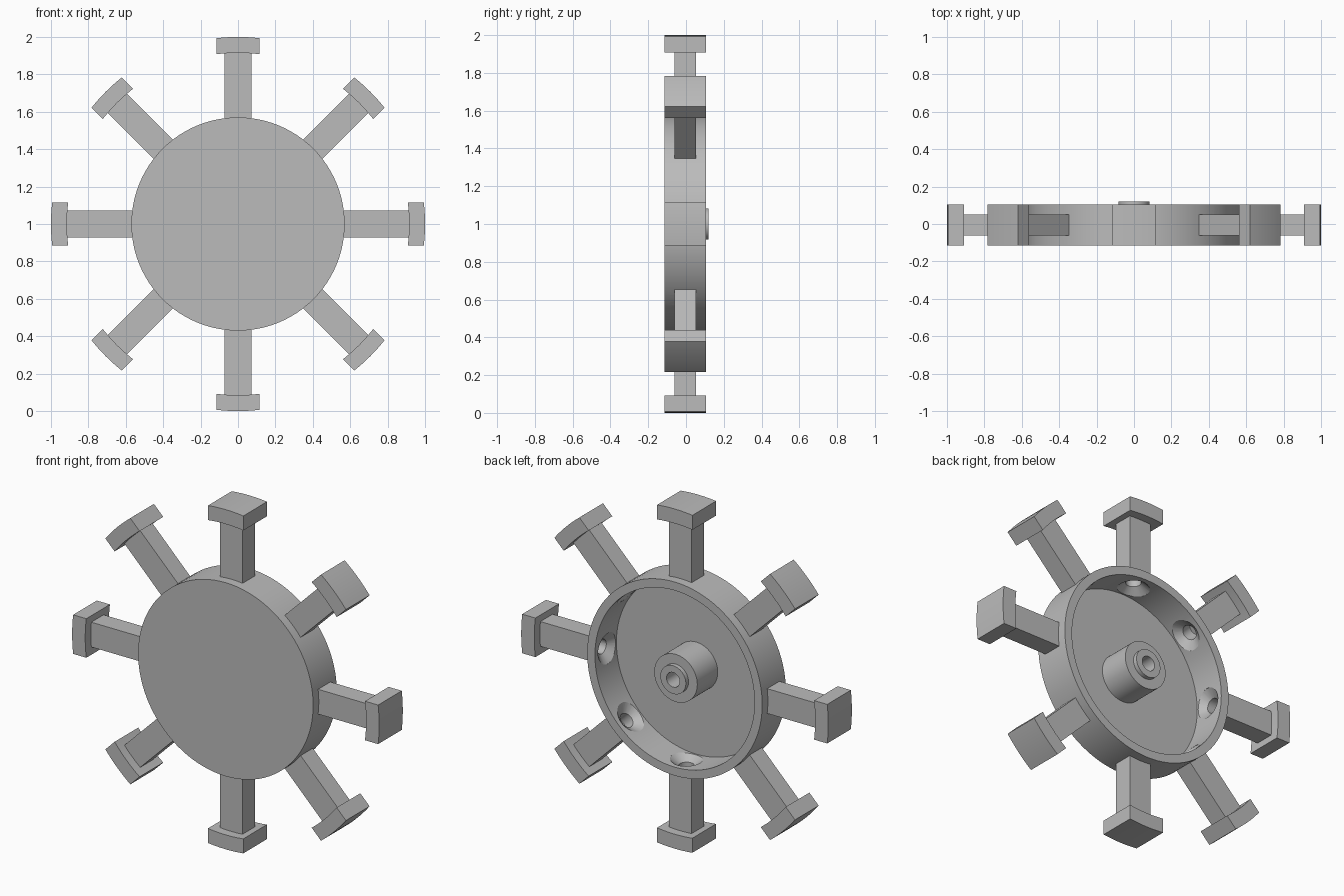
import bpy, bmesh, math
from mathutils import Matrix, Vector

cube = bpy.data.objects.get("Cube")
if cube:
    bpy.data.objects.remove(cube, do_unlink=True)

grey = bpy.data.materials.new("plain grey")
grey.use_nodes = True
colour = (0.5, 0.5, 0.5, 1)
grey.diffuse_color = colour
grey.node_tree.nodes["Principled BSDF"].inputs["Base Color"].default_value = colour

FRONT, BACK = -0.115, 0.105
MID = (FRONT + BACK) / 2
SPOKES = 8
CENTRE = Vector((0, 0, 1))


def finish(bm, name):
    bmesh.ops.remove_doubles(bm, verts=bm.verts, dist=1e-5)
    bmesh.ops.recalc_face_normals(bm, faces=bm.faces)
    mesh = bpy.data.meshes.new(name)
    bm.to_mesh(mesh)
    bm.free()
    mesh.materials.append(grey)
    obj = bpy.data.objects.new(name, mesh)
    bpy.context.collection.objects.link(obj)
    obj.location = CENTRE
    return obj


def lathe(bm, profile, axis, steps):
    """Spin (radius, height) points around the y or z axis."""
    verts = [bm.verts.new((r, h, 0) if axis == "Y" else (r, 0, h)) for r, h in profile]
    edges = [bm.edges.new(pair) for pair in zip(verts, verts[1:])]
    bmesh.ops.spin(bm, geom=verts + edges, cent=(0, 0, 0), steps=steps, angle=math.tau,
                   axis=(0, 1, 0) if axis == "Y" else (0, 0, 1))
    bmesh.ops.remove_doubles(bm, verts=bm.verts, dist=1e-5)


def slab(bm, outline, y0, y1):
    """Extrude an (x, z) outline from y0 to y1."""
    face = bm.faces.new([bm.verts.new((x, y0, z)) for x, z in outline])
    moved = bmesh.ops.extrude_face_region(bm, geom=[face])["geom"]
    bmesh.ops.translate(bm, vec=(0, y1 - y0, 0),
                        verts=[v for v in moved if isinstance(v, bmesh.types.BMVert)])


def activate(obj):
    bpy.ops.object.select_all(action="DESELECT")
    obj.select_set(True)
    bpy.context.view_layer.objects.active = obj


def drill(obj, cutter):
    activate(obj)
    mod = obj.modifiers.new("drill", "BOOLEAN")
    mod.operation, mod.solver, mod.object = "DIFFERENCE", "EXACT", cutter
    bpy.ops.object.modifier_apply(modifier=mod.name)


# Shallow dish with central hub, raised collar and blind bore
bm = bmesh.new()
lathe(bm, [(0, FRONT), (0.57, FRONT), (0.57, BACK), (0.52, BACK), (0.52, -0.095),
           (0.14, -0.095), (0.14, 0.095), (0.083, 0.095), (0.083, 0.12),
           (0.043, 0.12), (0.043, -0.06), (0, -0.06)], "Y", 96)
dish = finish(bm, "dish_and_hub")

# Countersunk drill shape, pointing outwards at each spoke
bm = bmesh.new()
for i in range(SPOKES):
    tool = bmesh.new()
    lathe(tool, [(0, 0.46), (0.09, 0.46), (0.09, 0.513), (0.042, 0.552),
                 (0.042, 0.62), (0, 0.62)], "Z", 32)
    tool.transform(Matrix.Rotation(math.tau * i / SPOKES, 4, "Y") @ Matrix.Translation((0, MID, 0)))
    temp = bpy.data.meshes.new("drill_temp")
    tool.to_mesh(temp)
    tool.free()
    bm.from_mesh(temp)
    bpy.data.meshes.remove(temp)
cutter = finish(bm, "drill_cutter")
cutter.hide_render = True
drill(dish, cutter)


# Spokes with curved end pads
def arc(radius, half_width, count=12):
    xs = [half_width * (2 * i / count - 1) for i in range(count + 1)]
    return [(x, math.sqrt(radius ** 2 - x ** 2)) for x in xs]


parts = [dish]
for i in range(SPOKES):
    turn = Matrix.Rotation(math.tau * i / SPOKES, 4, "Y")
    bm = bmesh.new()
    slab(bm, [(-0.073, 0.55), (0.073, 0.55), (0.073, 0.94), (-0.073, 0.94)],
         MID - 0.057, MID + 0.057)
    bm.transform(turn)
    spoke = finish(bm, f"spoke_{i + 1}")
    drill(spoke, cutter)

    bm = bmesh.new()
    slab(bm, arc(0.915, 0.115) + arc(1.0, 0.115)[::-1], FRONT, BACK)
    bm.transform(turn)
    parts += [spoke, finish(bm, f"end_pad_{i + 1}")]

bpy.data.objects.remove(cutter, do_unlink=True)
for obj in parts:
    activate(obj)
    bpy.ops.object.shade_smooth_by_angle(angle=math.radians(30))
